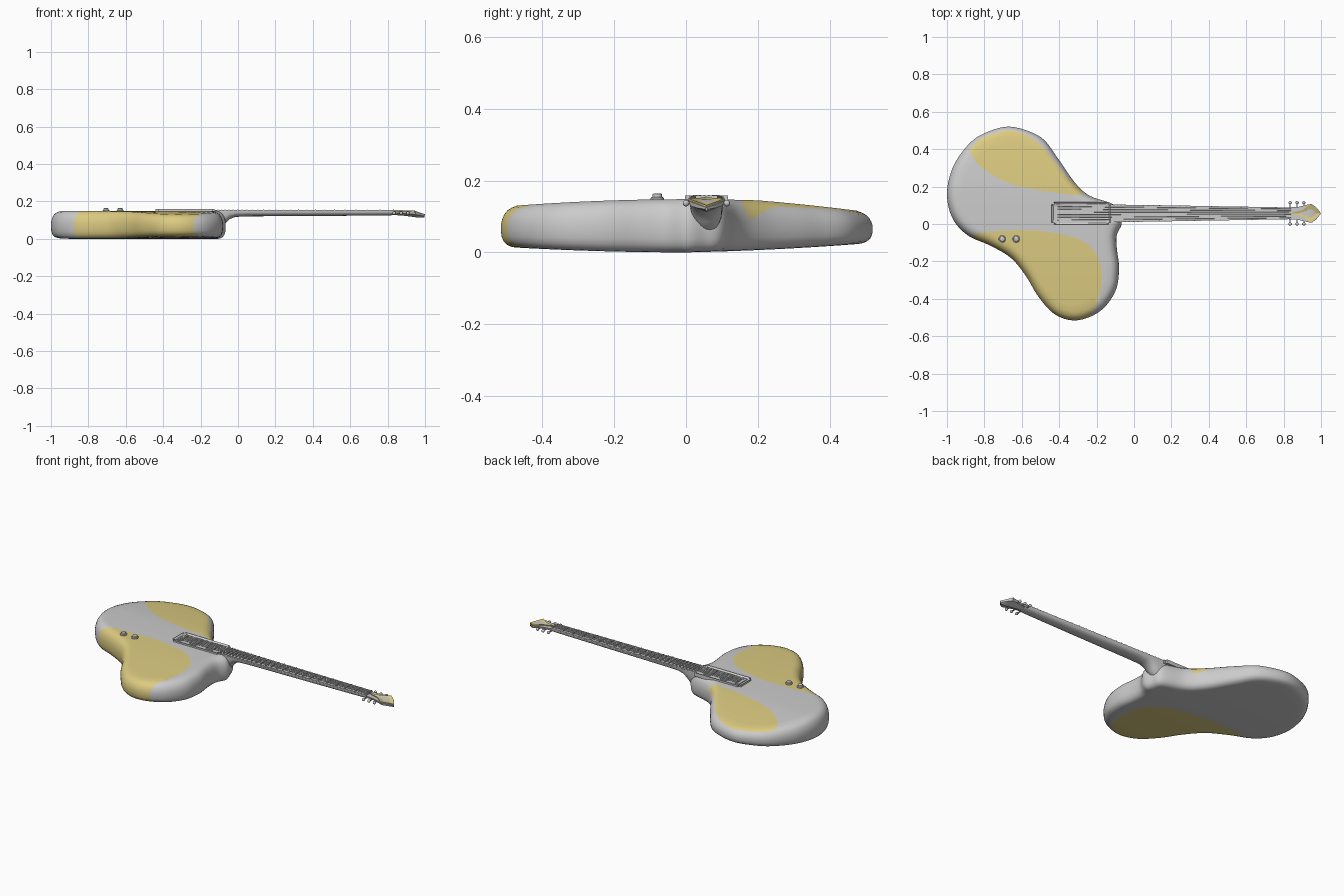
import bpy, bmesh, math
from mathutils import Vector

if "Cube" in bpy.data.objects:
    bpy.data.objects.remove(bpy.data.objects["Cube"])

CY = 0.057  # neck centre line

gold = bpy.data.materials.new("gold_finish")
gold.diffuse_color = (0.72, 0.60, 0.22, 1)
gold.use_nodes = True
gold.node_tree.nodes["Principled BSDF"].inputs["Base Color"].default_value = gold.diffuse_color


def finish(bm, name, mats=(), angle=35):
    bmesh.ops.recalc_face_normals(bm, faces=bm.faces)
    me = bpy.data.meshes.new(name)
    bm.to_mesh(me)
    bm.free()
    ob = bpy.data.objects.new(name, me)
    bpy.context.collection.objects.link(ob)
    for m in mats:
        me.materials.append(m)
    bpy.ops.object.select_all(action='DESELECT')
    ob.select_set(True)
    bpy.context.view_layer.objects.active = ob
    bpy.ops.object.shade_smooth_by_angle(angle=math.radians(angle))
    return ob


def spline(pts, sub):
    """Closed smooth curve through 2D points."""
    out, n = [], len(pts)
    P = [Vector(p) for p in pts]
    for i in range(n):
        a, b, c, d = (P[(i + k) % n] for k in (-1, 0, 1, 2))
        for s in range(sub):
            t = s / sub
            out.append(0.5 * (2*b + (c - a)*t + (2*a - 5*b + 4*c - d)*t*t + (3*b - a - 3*c + d)*t**3))
    return out


def loft(bm, rings, cap=True):
    rows = [[bm.verts.new(p) for p in r] for r in rings]
    n = len(rows[0])
    for a, b in zip(rows, rows[1:]):
        for i in range(n):
            bm.faces.new((a[i], a[(i+1) % n], b[(i+1) % n], b[i]))
    if cap:
        bm.faces.new(rows[0])
        bm.faces.new(rows[-1])
    return rows


def signed(poly, p):
    """Distance to a closed polygon, positive inside."""
    inside, best = False, 9.0
    for a, b in zip(poly, poly[1:] + poly[:1]):
        d = b - a
        t = max(0, min(1, (p - a).dot(d) / d.length_squared))
        best = min(best, (a + d*t - p).length)
        if (a.y > p.y) != (b.y > p.y) and p.x < a.x + (p.y - a.y) / d.y * d.x:
            inside = not inside
    return best if inside else -best


def paint(bm, poly, zmin):
    """Cut the surface along a projected outline and colour what is inside."""
    f = {v: signed(poly, v.co.xy) for v in bm.verts}
    cuts = []
    for e in list(bm.edges):
        a, b = e.verts
        if f[a] * f[b] < 0 and min(a.co.z, b.co.z) > zmin:
            cuts.append(bmesh.utils.edge_split(e, a, f[a] / (f[a] - f[b]))[1])
    bmesh.ops.connect_verts(bm, verts=cuts)
    for face in bm.faces:
        c = face.calc_center_median()
        if c.z > zmin and signed(poly, c.xy) > 0:
            face.material_index = 1


# Body: smooth outline lofted into a softly arched slab
outline = spline([(-.66, .52), (-.50, .465), (-.41, .355), (-.315, .22), (-.235, .15), (-.11, .105),
                  (-.08, .05), (-.066, .0), (-.092, -.06), (-.092, -.13), (-.08, -.24), (-.10, -.36),
                  (-.18, -.465), (-.305, -.515), (-.42, -.485), (-.51, -.39), (-.58, -.275),
                  (-.66, -.18), (-.77, -.115), (-.89, -.06), (-.97, .03), (-1.0, .16),
                  (-.97, .30), (-.89, .42), (-.80, .485)], 7)
N = len(outline)
centre = Vector((-.5, .02))


def top_z(y):
    return .15 - .08*y*y - .05*max(0, y - .2)


def bottom_z(y):
    return .002 + .06*y*y + .02*max(0, y)


def ring(inset, t, scale=1.0):
    pts = []
    for i, p in enumerate(outline):
        tan = (outline[(i+3) % N] - outline[i-3]).normalized()
        q = p + Vector((tan.y, -tan.x)) * inset
        q = centre + (q - centre) * scale
        lo, hi = bottom_z(q.y), top_z(q.y)
        pts.append((q.x, q.y, lo + (hi - lo)*t))
    return pts


steps = [.08, .2, .35, .5, .65, .8, .92]
rings = [ring(.04, 0, s) for s in steps]
rings += [ring(d, t) for d, t in ((.04, 0), (.028, .015), (.016, .06), (.007, .14), (.002, .25), (0, .4), (0, .55),
                                  (.003, .68), (.009, .8), (.018, .9), (.03, .96), (.045, 1))]
rings += [ring(.045, 1, s) for s in reversed(steps)]
bm = bmesh.new()
loft(bm, rings)
bmesh.ops.recalc_face_normals(bm, faces=bm.faces)
low = min(v.co.z for v in bm.verts)
for v in bm.verts:
    v.co.z -= low
paint(bm, spline([(-.86, -.06), (-.75, -.04), (-.6, -.033), (-.45, -.043), (-.3, -.08), (-.215, -.14),
                  (-.178, -.22), (-.172, -.3), (-.19, -.4), (-.235, -.49), (-.3, -.6), (-.6, -.6),
                  (-.85, -.35), (-.9, -.12)], 6), -1)
paint(bm, spline([(-.87, .40), (-.82, .455), (-.66, .50), (-.52, .44), (-.43, .34), (-.36, .25),
                  (-.272, .16), (-.45, .172), (-.66, .215), (-.8, .29), (-.865, .365)], 6), .08)
finish(bm, "body", (None, gold))

# Neck with a heel that sweeps into the body
bm = bmesh.new()
secs = []
for x, hw, zb in ((-.14, .046, .04), (-.09, .046, .055), (-.065, .046, .085), (-.045, .046, .105),
                  (-.015, .045, .117), (.05, .045, .12), (.45, .038, .122), (.8, .032, .125), (.85, .031, .127)):
    arc = [math.pi * k / 14 for k in range(15)]
    secs.append([(x, CY + hw*math.cos(a), .148 - (.148 - zb)*math.sin(a)**.8) for a in arc])
loft(bm, secs)
finish(bm, "neck")


def width(x):
    return .046 - .0155*(x + .13)


def slab(bm, x0, x1, y0, y1, z0, z1):
    r = bmesh.ops.create_cube(bm, size=1)
    for v in r['verts']:
        c = v.co
        c.x, c.y, c.z = (x0 if c.x < 0 else x1), (y0 if c.y < 0 else y1), (z0 if c.z < 0 else z1)
    return r['verts']


# Fingerboard, tapered towards the nut
bm = bmesh.new()
for v in slab(bm, -.13, .835, -1, 1, .146, .154):
    v.co.y = CY + v.co.y * width(v.co.x)
finish(bm, "fingerboard")

# Frets spaced by the twelfth root of two, plus the nut
bm = bmesh.new()
for n in range(25):
    x = .83 - 1.25*(1 - 2**(-n / 12))
    w = width(x) - .001
    slab(bm, x - .002, x + .002, CY - w, CY + w, .152, .1575 if n else .159)
finish(bm, "frets")

# Pickup tray: raised frame with a recessed floor
bm = bmesh.new()
vs = slab(bm, -.44, -.125, CY - .06, CY + .06, .135, .158)
bmesh.ops.bevel(bm, geom=[e for e in bm.edges if abs(e.verts[0].co.z - e.verts[1].co.z) > .01],
                offset=.012, segments=4, affect='EDGES')
bm.normal_update()
top = max(bm.faces, key=lambda f: f.calc_center_median().z)
bmesh.ops.inset_region(bm, faces=[top], thickness=.013)
for v in top.verts:
    v.co.z -= .007
finish(bm, "pickup_tray")

# Two pickups and the bridge
bm = bmesh.new()
for x0, x1 in ((-.225, -.185), (-.335, -.295), (-.42, -.395)):
    slab(bm, x0, x1, CY - .04, CY + .04, .148, .156)
finish(bm, "pickups_and_bridge")

# Six strings
bm = bmesh.new()
for k in range(6):
    s = (k - 2.5) / 2.5
    rows = []
    for x in (-.41, .84):
        y = CY + s*(.036 if x < 0 else .024)
        rows.append([(x, y + .001*math.cos(a*math.pi/2), .159 + .001*math.sin(a*math.pi/2)) for a in range(4)])
    loft(bm, rows)
finish(bm, "strings")

# Headstock: tapered block that flares and drops to a point
bm = bmesh.new()
secs = []
for x, hw, zt, zb in ((.82, .031, .150, .128), (.88, .035, .148, .124), (.93, .047, .147, .118),
                      (.95, .050, .144, .115), (.975, .032, .136, .113), (.998, .003, .126, .114)):
    secs.append([(x, CY + hw, zt), (x, CY - hw, zt), (x, CY - hw*.9, (zt + zb)/2), (x, CY, zb),
                 (x, CY + hw*.9, (zt + zb)/2)])
loft(bm, secs)
finish(bm, "headstock", angle=20)

# Gold arrow-shaped head plate
bm = bmesh.new()
pts = [(.835, 0, .154), (.90, .017, .152), (.945, .051, .150), (1.0, 0, .131), (.945, -.051, .150), (.90, -.017, .152)]
loft(bm, [[(x, CY + y, z - d) for x, y, z in pts] for d in (0, .008)], cap=False)
for d in (0, .008):
    v = [bm.verts.new((x, CY + y, z - d)) for x, y, z in pts]
    bm.faces.new((v[0], v[1], v[2], v[3]))
    bm.faces.new((v[0], v[3], v[4], v[5]))
bmesh.ops.remove_doubles(bm, verts=bm.verts, dist=.0001)
finish(bm, "head_plate", (gold,), 20)

# Tuning pegs: shaft and knob on both sides
bm = bmesh.new()
for x in (.835, .872, .908):
    for side in (-1, 1):
        y0, y1 = sorted((CY + side*.028, CY + side*.055))
        slab(bm, x - .003, x + .003, y0, y1, .134, .140)
        r = bmesh.ops.create_uvsphere(bm, u_segments=12, v_segments=8, radius=.009)
        bmesh.ops.translate(bm, verts=r['verts'], vec=(x, CY + side*.057, .137))
finish(bm, "tuning_pegs")

# Two control knobs turned from a small profile
bm = bmesh.new()
for x in (-.705, -.63):
    rows = []
    for r, z in ((.019, .138), (.019, .151), (.016, .154), (.014, .154), (.013, .162), (.010, .164)):
        rows.append([(x + r*math.cos(a*math.pi/12), -.08 + r*math.sin(a*math.pi/12), z) for a in range(24)])
    loft(bm, rows)
finish(bm, "control_knobs")
